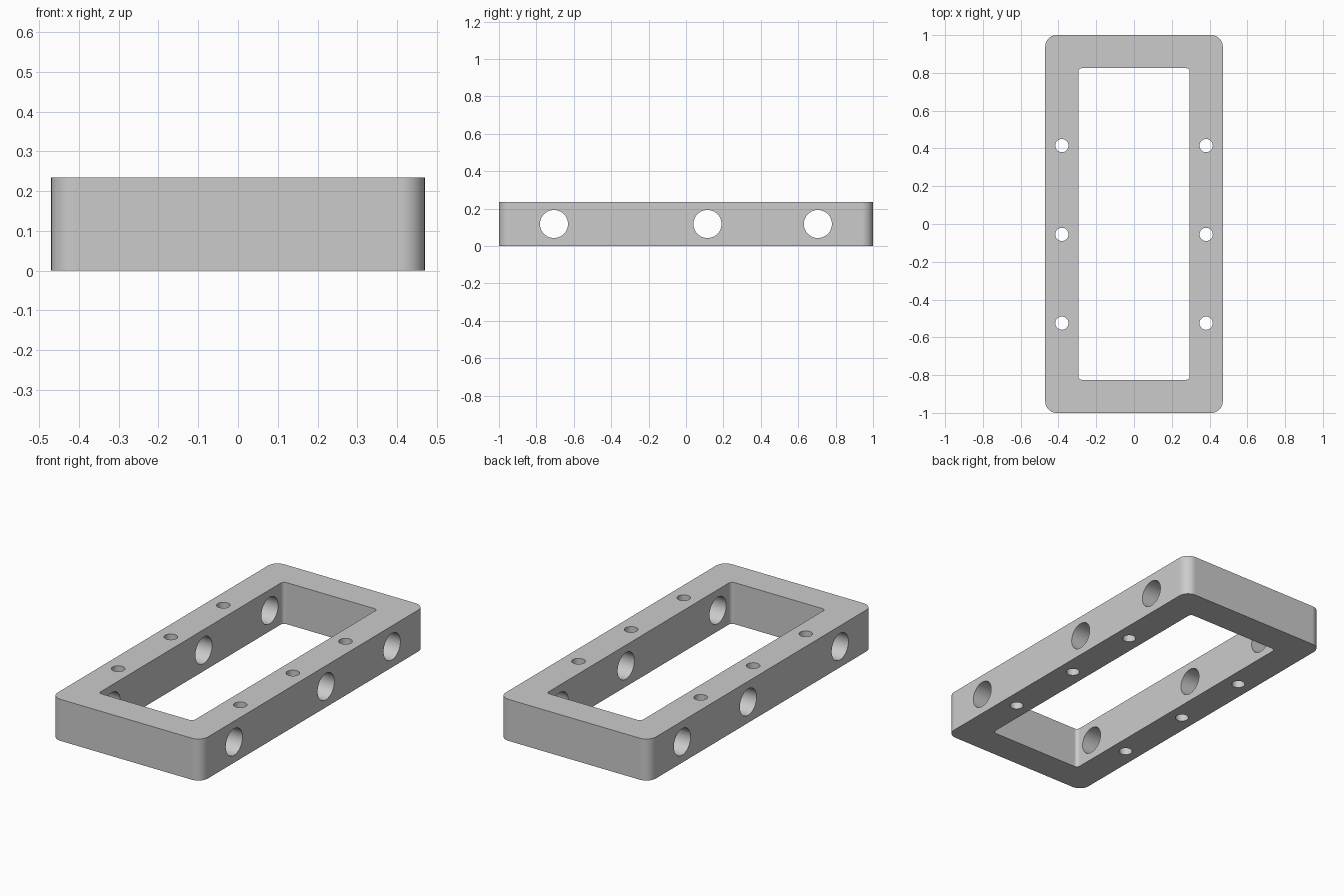
import bpy, bmesh, math
from mathutils import Matrix, Vector

cube = bpy.data.objects.get("Cube")
if cube:
    bpy.data.objects.remove(cube, do_unlink=True)

HEIGHT = 0.235

# Single grey material
grey = bpy.data.materials.new("plain grey")
grey.use_nodes = True
grey.diffuse_color = (0.6, 0.6, 0.6, 1)
grey.node_tree.nodes["Principled BSDF"].inputs["Base Color"].default_value = (0.6, 0.6, 0.6, 1)


def finish(name, bm):
    mesh = bpy.data.meshes.new(name)
    bm.to_mesh(mesh)
    bm.free()
    mesh.materials.append(grey)
    obj = bpy.data.objects.new(name, mesh)
    bpy.context.collection.objects.link(obj)
    return obj


def rounded_block(name, width, length, height, radius):
    """Box centred on the origin with rounded vertical corners."""
    bm = bmesh.new()
    bmesh.ops.create_cube(bm, size=1)
    bmesh.ops.scale(bm, vec=Vector((width, length, height)), verts=bm.verts)
    upright = [e for e in bm.edges
               if abs(e.verts[0].co.z - e.verts[1].co.z) > height / 2]
    bmesh.ops.bevel(bm, geom=upright, offset=radius, segments=10,
                    profile=0.5, affect='EDGES')
    obj = finish(name, bm)
    obj.data.transform(Matrix.Translation((0, 0, HEIGHT / 2)))
    return obj


def drill(bm, radius, depth, matrix):
    bmesh.ops.create_cone(bm, cap_ends=True, segments=48, radius1=radius,
                          radius2=radius, depth=depth, matrix=matrix)


# Rounded outer block and the window through its middle
frame = rounded_block("frame", 0.94, 2.0, HEIGHT, 0.06)
window = rounded_block("window_cutter", 0.59, 1.65, HEIGHT * 2, 0.02)

# Large holes across both long rails
bm = bmesh.new()
for y in (-0.706, 0.115, 0.705):
    drill(bm, 0.075, 2, Matrix.Translation((0, y, HEIGHT / 2))
          @ Matrix.Rotation(math.pi / 2, 4, 'Y'))
side_holes = finish("side_hole_cutter", bm)

# Small screw holes down through both long rails
bm = bmesh.new()
for x in (-0.382, 0.382):
    for y in (-0.525, -0.055, 0.415):
        drill(bm, 0.035, 1, Matrix.Translation((x, y, HEIGHT / 2)))
screw_holes = finish("screw_hole_cutter", bm)

# Cut the openings, then discard the cutters
bpy.ops.object.select_all(action='DESELECT')
frame.select_set(True)
bpy.context.view_layer.objects.active = frame
for cutter in (window, side_holes, screw_holes):
    cutter.hide_render = True
    mod = frame.modifiers.new("cut", 'BOOLEAN')
    mod.operation = 'DIFFERENCE'
    mod.solver = 'EXACT'
    mod.object = cutter
    bpy.ops.object.modifier_apply(modifier=mod.name)
    bpy.data.objects.remove(cutter, do_unlink=True)

# Smooth curved walls, crisp rims
bpy.ops.object.shade_smooth_by_angle(angle=math.radians(30))
weighted = frame.modifiers.new("weighted normals", 'WEIGHTED_NORMAL')
weighted.keep_sharp = True
